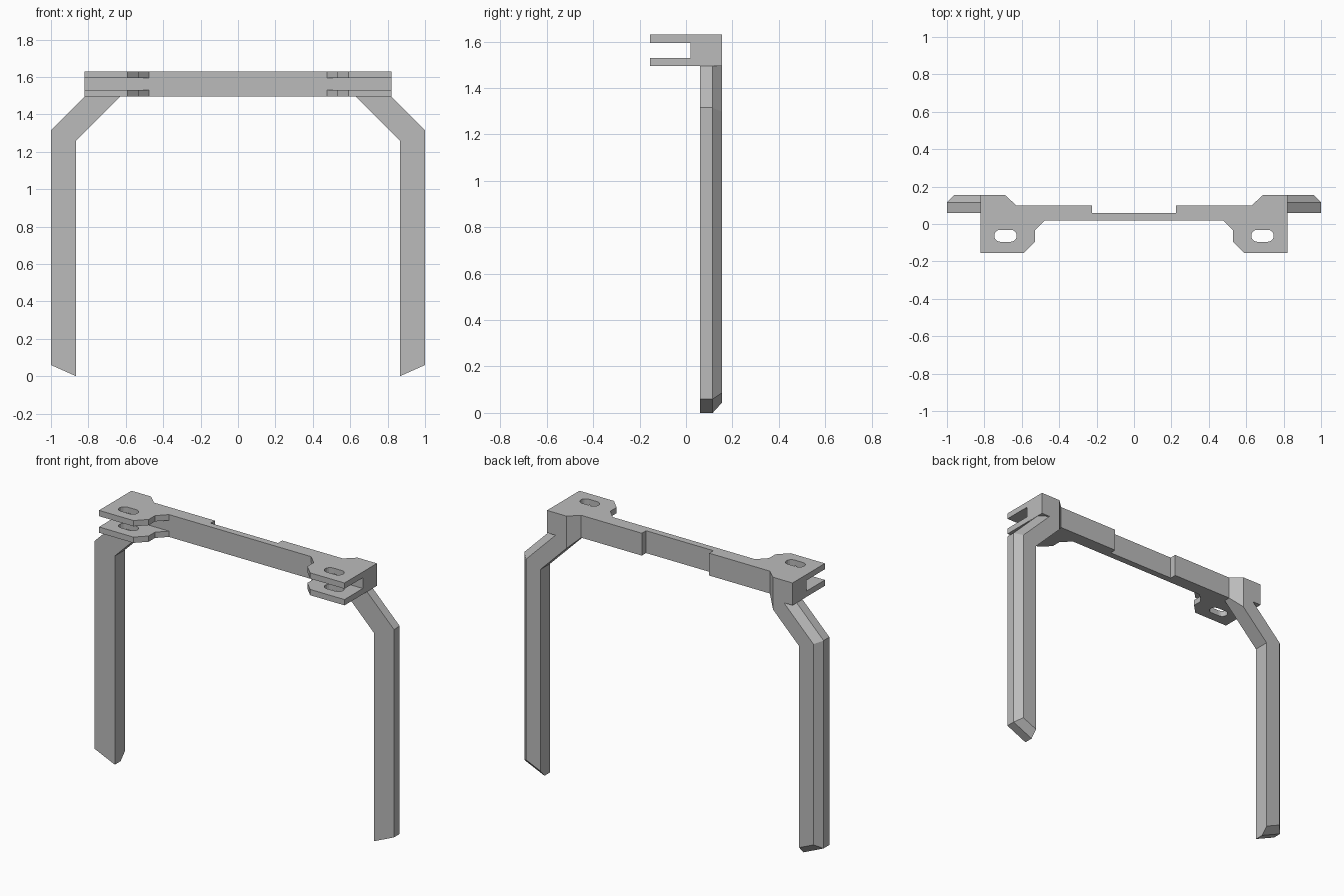
import bpy, bmesh, math
from mathutils import Vector

cube = bpy.data.objects.get("Cube")
if cube:
    bpy.data.objects.remove(cube, do_unlink=True)

grey = bpy.data.materials.new("plain grey")
grey.use_nodes = True
grey.diffuse_color = (0.5, 0.5, 0.5, 1)
grey.node_tree.nodes["Principled BSDF"].inputs["Base Color"].default_value = (0.5, 0.5, 0.5, 1)


def loft(name, rings, trim=None):
    """Solid through matching rings of points, optionally trimmed by a plane."""
    bm = bmesh.new()
    loops = [[bm.verts.new(p) for p in ring] for ring in rings]
    n = len(loops[0])
    for a, b in zip(loops, loops[1:]):
        for i in range(n):
            j = (i + 1) % n
            bm.faces.new((a[i], a[j], b[j], b[i]))
    bm.faces.new(loops[0])
    bm.faces.new(loops[-1])
    bmesh.ops.recalc_face_normals(bm, faces=bm.faces[:])
    if trim:
        geom = bm.verts[:] + bm.edges[:] + bm.faces[:]
        bmesh.ops.bisect_plane(bm, geom=geom, dist=1e-5, plane_co=trim[0],
                               plane_no=trim[1], clear_outer=True)
        bmesh.ops.holes_fill(bm, edges=[e for e in bm.edges if e.is_boundary])
        bmesh.ops.recalc_face_normals(bm, faces=bm.faces[:])
    mesh = bpy.data.meshes.new(name)
    bm.to_mesh(mesh)
    bm.free()
    mesh.materials.append(grey)
    obj = bpy.data.objects.new(name, mesh)
    bpy.context.collection.objects.link(obj)
    return obj


def prism(name, outline, z0, z1):
    return loft(name, [[(x, y, z) for x, y in outline] for z in (z0, z1)])


BOTTOM, TOP = 1.495, 1.63
BACK = 0.155

# Crossbar with end blocks and bracket plates, as one plan outline
half = [(0.225, 0.06), (0.225, 0.10), (0.63, 0.10), (0.69, BACK), (0.82, BACK),
        (0.82, -BACK), (0.59, -BACK), (0.53, -0.095), (0.53, -0.035), (0.475, 0.02)]
outline = half + [(-x, y) for x, y in reversed(half)]
bar = prism("crossbar", outline, BOTTOM, TOP)

# Gap between the bracket plates and the rounded bolt slots
cutters = []
for s in (1, -1):
    gap = [(0.475, 0.02), (0.9, 0.02), (0.9, -0.3), (0.475, -0.3)]
    cutters.append(prism("gap_cutter", [(s * x, y) for x, y in gap], 1.53, 1.595))
    slot = []
    for i in range(18):
        a = math.pi * (i if i < 9 else i - 1) / 8 - math.pi / 2
        shift = 0.028 if i < 9 else -0.028
        slot.append((s * 0.687 + shift + 0.032 * math.cos(a), -0.063 + 0.032 * math.sin(a)))
    cutters.append(prism("slot_cutter", slot, 1.4, 1.7))
for c in cutters:
    c.hide_render = True
    mod = bar.modifiers.new("cut", "BOOLEAN")
    mod.operation = "DIFFERENCE"
    mod.solver = "EXACT"
    mod.object = c
bpy.context.view_layer.update()
cut_mesh = bpy.data.meshes.new_from_object(
    bar.evaluated_get(bpy.context.evaluated_depsgraph_get()))
bar.modifiers.clear()
bar.data = cut_mesh
for c in cutters:
    bpy.data.objects.remove(c, do_unlink=True)

# Bent legs, bevelled on the outer and lower back edges
front = [(0.865, 0), (1, 0.06), (1, 1.315), (0.82, BOTTOM), (0.63, BOTTOM), (0.865, 1.26)]
rear = [(0.865, 0.044), (0.96, 0.086), (0.96, 1.298), (0.763, BOTTOM), (0.63, BOTTOM), (0.865, 1.26)]
for s, side in ((1, "left"), (-1, "right")):
    rings = [[(s * x, y, z) for x, z in ring]
             for ring, y in ((front, 0.06), (front, 0.115), (rear, BACK))]
    # Trim follows the slanted back corner of the end block
    loft(side + "_leg", rings, (Vector((s * 0.63, 0.10, 0)), Vector((-s * 0.055, 0.06, 0))))
